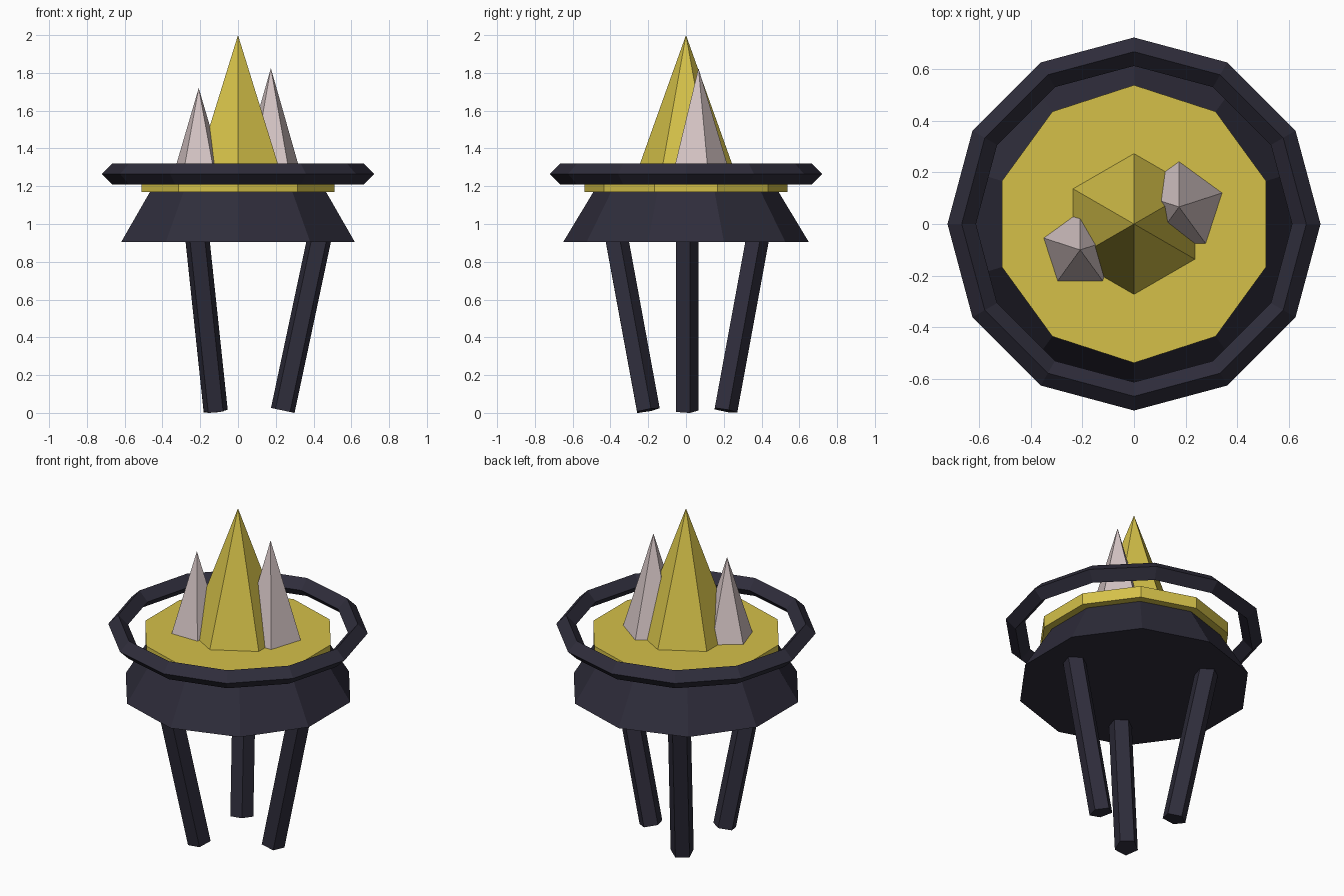
import bpy
from math import sin, cos, radians
from mathutils import Vector

cube = bpy.data.objects.get("Cube")
if cube:
    bpy.data.objects.remove(cube, do_unlink=True)


def make_material(name, color):
    mat = bpy.data.materials.new(name)
    mat.use_nodes = True
    mat.diffuse_color = (*color, 1)
    mat.node_tree.nodes["Principled BSDF"].inputs["Base Color"].default_value = (*color, 1)
    return mat


dark = make_material("dark slate", (0.028, 0.026, 0.044))
gold = make_material("mustard yellow", (0.66, 0.53, 0.066))
pale = make_material("pale pink", (0.67, 0.56, 0.56))


def finish(name, mat):
    obj = bpy.context.object
    obj.name = obj.data.name = name
    obj.data.materials.append(mat)
    return obj


def frustum(name, mat, sides, r_low, r_high, low, high):
    """Flat-sided cone or prism whose axis runs from point low to point high."""
    low, high = Vector(low), Vector(high)
    axis = high - low
    bpy.ops.mesh.primitive_cone_add(
        vertices=sides, radius1=r_low, radius2=r_high, depth=axis.length,
        location=(low + high) / 2,
        rotation=Vector((0, 0, 1)).rotation_difference(axis).to_euler())
    return finish(name, mat)


# Flared base and the glowing plate on top of it
frustum("base", dark, 10, 0.65, 0.49, (0, 0, 0.905), (0, 0, 1.17))
frustum("plate", gold, 10, 0.537, 0.537, (0, 0, 1.17), (0, 0, 1.24))

# Floating ring with a diamond section
bpy.ops.mesh.primitive_torus_add(major_segments=12, minor_segments=4,
                                 major_radius=0.666, minor_radius=0.055,
                                 location=(0, 0, 1.265))
finish("ring", dark)

# Three legs leaning outwards towards the base
for name, angle in (("left_leg", 0), ("back_right_leg", 120), ("front_right_leg", 240)):
    a = radians(angle)
    out = Vector((cos(a), sin(a), 0))
    frustum(name, dark, 5, 0.067, 0.067,
            out * 0.237 + Vector((0, 0, 0.013)), out * 0.434 + Vector((0, 0, 0.94)))

# Crystals
for name, mat, sides, radius, x, y, top in (
        ("main_crystal", gold, 6, 0.272, 0, 0, 2.0),
        ("left_crystal", pale, 5, 0.175, 0.174, 0.066, 1.825),
        ("right_crystal", pale, 5, 0.148, -0.208, -0.1, 1.72)):
    frustum(name, mat, sides, radius, 0, (x, y, 1.24), (x, y, top))
